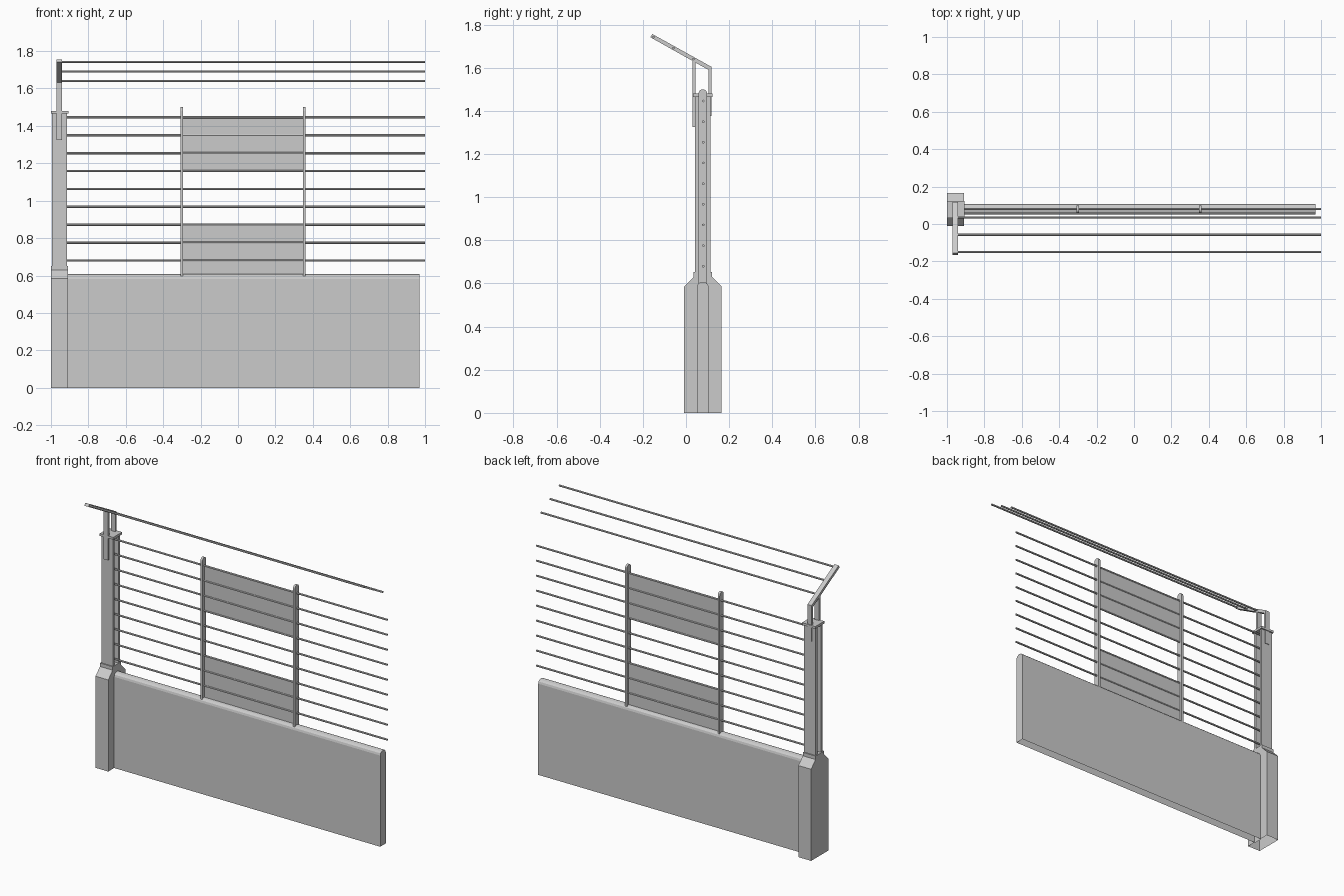
import bpy, bmesh, math
from mathutils import Matrix

cube = bpy.data.objects.get("Cube")
if cube:
    bpy.data.objects.remove(cube, do_unlink=True)

grey = bpy.data.materials.new("concrete_grey")
grey.use_nodes = True
colour = (0.6, 0.6, 0.6, 1)
grey.diffuse_color = colour
grey.node_tree.nodes["Principled BSDF"].inputs["Base Color"].default_value = colour

MID = 0.078  # centre line of the fence in y


def finish(name, bm):
    bmesh.ops.recalc_face_normals(bm, faces=bm.faces)
    mesh = bpy.data.meshes.new(name)
    bm.to_mesh(mesh)
    bm.free()
    mesh.materials.append(grey)
    obj = bpy.data.objects.new(name, mesh)
    bpy.context.collection.objects.link(obj)
    return obj


def extrude_x(name, profile, x0, x1, open_bottom=False):
    """Sweep a (y, z) outline along x."""
    bm = bmesh.new()
    face = bm.faces.new([bm.verts.new((x0, y, z)) for y, z in profile])
    new = bmesh.ops.extrude_face_region(bm, geom=[face])["geom"]
    moved = [v for v in new if isinstance(v, bmesh.types.BMVert)]
    bmesh.ops.translate(bm, verts=moved, vec=(x1 - x0, 0, 0))
    if not any(face in e.link_faces for e in bm.edges):
        bm.faces.new([v for v in bm.verts if v not in moved])
    if open_bottom:
        under = [f for f in bm.faces if all(v.co.z < 0.001 for v in f.verts)]
        bmesh.ops.delete(bm, geom=under, context="FACES")
    return finish(name, bm)


def box(name, x0, x1, y0, y1, z0, z1):
    return extrude_x(name, [(y0, z0), (y1, z0), (y1, z1), (y0, z1)], x0, x1)


def rod(name, x0, x1, y, z, radius=0.006):
    bm = bmesh.new()
    bmesh.ops.create_cone(bm, cap_ends=True, segments=8, radius1=radius,
                          radius2=radius, depth=x1 - x0)
    place = Matrix.Translation(((x0 + x1) / 2, y, z)) @ Matrix.Rotation(math.pi / 2, 4, "Y")
    bmesh.ops.transform(bm, matrix=place, verts=bm.verts)
    return finish(name, bm)


def rounded_top(half, z0, z1, rise, steps):
    """Upright strip outline whose top is an elliptical arc."""
    arc = [(MID + half * math.cos(math.pi * i / steps),
            z1 - rise + rise * math.sin(math.pi * i / steps)) for i in range(steps + 1)]
    return [(MID - half, z0), (MID + half, z0)] + arc


# Low wall with a rounded top, open underneath
extrude_x("low_wall", rounded_top(0.028, 0, 0.607, 0.025, 6), -0.915, 0.97, True)

# Post base with sloping shoulders
half = [(0.0875, 0), (0.0875, 0.585), (0.043, 0.63), (0.043, 0.652)]
outline = [(MID + y, z) for y, z in half] + [(MID - y, z) for y, z in reversed(half)]
extrude_x("post_base", outline, -1.0, -0.91, True)

# H-section post and its cap
for name, side in (("front", -1), ("back", 1)):
    outer, inner = sorted((MID + side * 0.036, MID + side * 0.018))
    box("post_flange_" + name, -0.995, -0.913, outer, inner, 0.65, 1.465)
box("post_web", -0.963, -0.945, MID - 0.02, MID + 0.02, 0.65, 1.465)
box("post_cap", -1.0, -0.905, MID - 0.045, MID + 0.045, 1.465, 1.48)

# Overhanging bracket on top of the post
box("bracket_front_bar", -0.97, -0.94, 0.03, 0.044, 1.325, 1.635)
box("bracket_back_bar", -0.97, -0.94, 0.104, 0.118, 1.375, 1.6)
extrude_x("bracket_arm", [(0.118, 1.59), (0.118, 1.604), (-0.156, 1.756),
                          (-0.165, 1.741), (0.104, 1.59)], -0.97, -0.94)

# Overhead wires
for i in range(3):
    rod(f"overhead_wire_{i + 1}", -0.95, 1.0, 0.035 - 0.0925 * i, 1.64 + 0.051 * i)

# Horizontal rails
for i in range(9):
    rod(f"rail_{i + 1}", -0.95, 1.0, MID + 0.002, 0.68 + 0.0957 * i)

# Upright slats with round tops
for name, x in (("right", -0.3), ("left", 0.355)):
    extrude_x("slat_" + name, rounded_top(0.02, 0.59, 1.5, 0.02, 8), x - 0.007, x + 0.007)

# Thin infill panels between the slats
for name, z0, z1 in (("lower", 0.6, 0.87), ("upper", 1.16, 1.447)):
    box("panel_" + name, -0.3, 0.355, MID, MID + 0.004, z0, z1)
